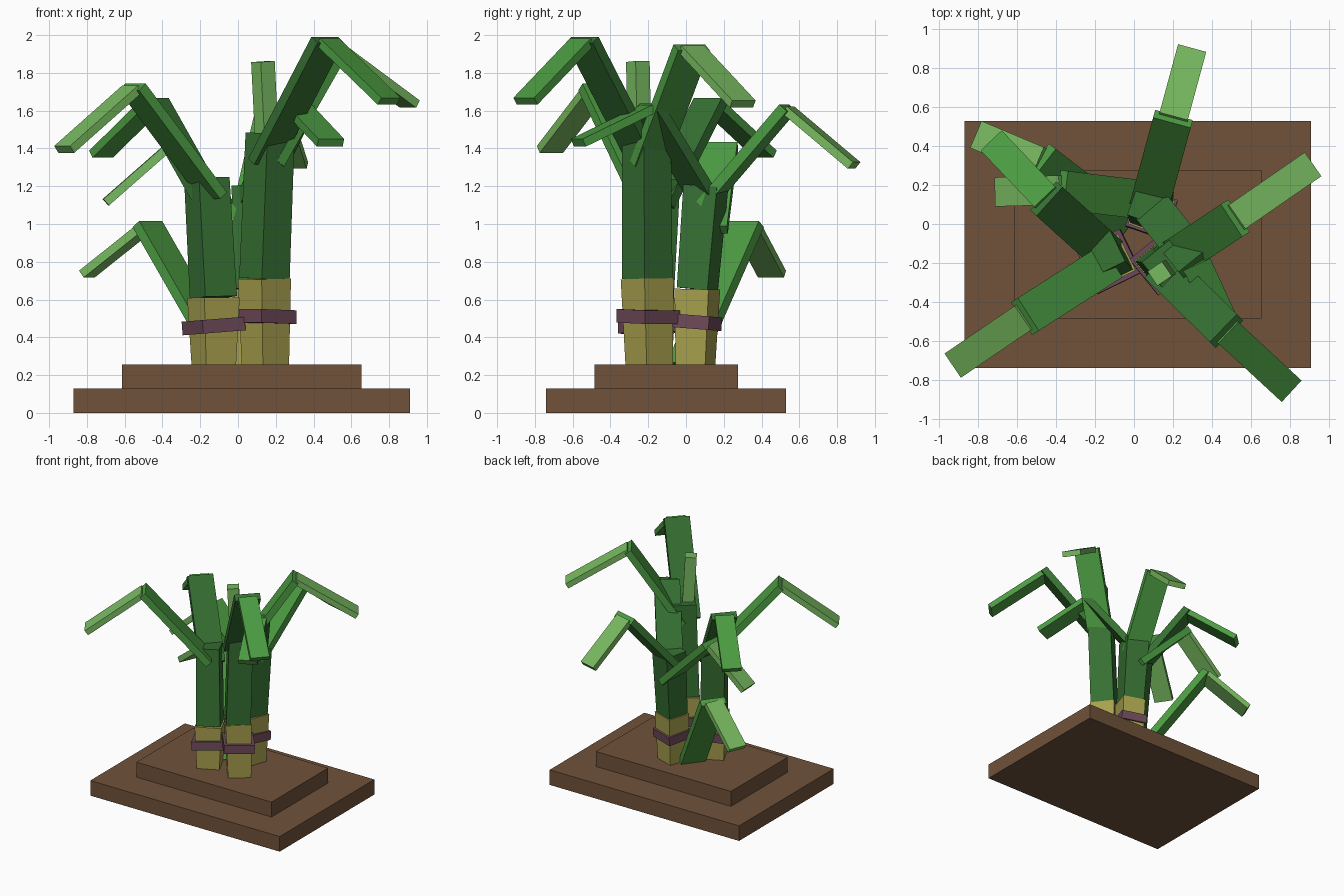
import bpy
import bmesh
from math import cos, sin, radians
from mathutils import Vector

cube = bpy.data.objects.get("Cube")
if cube:
    bpy.data.objects.remove(cube, do_unlink=True)


def material(name, rgb):
    """Flat material from 0-255 display values."""
    lin = [((c / 255 + 0.055) / 1.055) ** 2.4 for c in rgb] + [1]
    m = bpy.data.materials.new(name)
    m.use_nodes = True
    m.diffuse_color = lin
    node = m.node_tree.nodes["Principled BSDF"]
    node.inputs["Base Color"].default_value = lin
    node.inputs["Roughness"].default_value = 0.9
    return m


BROWN = material("soil brown", (112, 82, 58))
YELLOW = material("stalk yellow", (168, 160, 78))
PURPLE = material("band purple", (110, 73, 88))
DARK = material("dark green", (54, 112, 50))
MID = material("mid green", (76, 156, 66))
LIGHT = material("light green", (120, 186, 96))


def bar(name, mat, start, end, side, size0, size1=None):
    """Tapered four-sided bar from start to end; sizes are (along side, across)."""
    start, end = Vector(start), Vector(end)
    axis = (end - start).normalized()
    side = Vector(side)
    u = (side - axis * side.dot(axis)).normalized()
    v = axis.cross(u)
    bm = bmesh.new()
    rings = []
    for p, (w, d) in ((start, size0), (end, size1 or size0)):
        rings.append([bm.verts.new(p + u * w * a / 2 + v * d * b / 2)
                      for a, b in ((-1, -1), (1, -1), (1, 1), (-1, 1))])
    low, top = rings
    bm.faces.new(low)
    bm.faces.new(top)
    for i in range(4):
        j = (i + 1) % 4
        bm.faces.new((low[i], low[j], top[j], top[i]))
    bmesh.ops.recalc_face_normals(bm, faces=bm.faces[:])
    mesh = bpy.data.meshes.new(name)
    bm.to_mesh(mesh)
    bm.free()
    mesh.materials.append(mat)
    obj = bpy.data.objects.new(name, mesh)
    bpy.context.collection.objects.link(obj)
    return obj


def stalk(name, yaw, foot, joint, top, sizes, band_z, band_size, tilt):
    """Yellow base, green upper part and a tilted purple band."""
    side = (cos(radians(yaw)), sin(radians(yaw)), 0)
    a, b, c, d = [(s, s) for s in sizes]
    bar(name + "_base", YELLOW, foot, joint, side, a, b)
    bar(name + "_upper", DARK, joint, top, side, c, d)
    mid = Vector(foot).lerp(Vector(joint), 0.5)
    mid.z = band_z
    half = Vector(tilt).normalized() * 0.036
    bar(name + "_band", PURPLE, mid - half, mid + half, side, (band_size, band_size))


def leaf(name, start, peak, tip, dark=False):
    """Rising wide stem and a narrower drooping blade."""
    start, peak, tip = Vector(start), Vector(peak), Vector(tip)
    up = Vector((0, 0, 1))
    bar(name + "_stem", DARK if dark else MID, start, peak,
        (peak - start).cross(up), (0.2, 0.055))
    bar(name + "_blade", MID if dark else LIGHT, peak - up * 0.01, tip,
        (tip - peak).cross(up), (0.15, 0.045))


# Stepped base
bar("base_slab", BROWN, (0.02, -0.105, 0), (0.02, -0.105, 0.128), (1, 0, 0), (1.78, 1.27))
bar("base_step", BROWN, (0.02, -0.105, 0.128), (0.02, -0.105, 0.255), (1, 0, 0), (1.27, 0.76))

# Stalks
stalk("left_stalk", 39, (0.145, -0.195, 0.25), (0.14, -0.205, 0.71), (0.17, -0.21, 1.48),
      (0.178, 0.2, 0.19, 0.185), 0.51, 0.238, (0.02, 0.02, 1))
stalk("right_stalk", 26, (-0.128, -0.195, 0.25), (-0.13, -0.19, 0.61), (-0.165, -0.15, 1.24),
      (0.176, 0.208, 0.187, 0.18), 0.46, 0.25, (-0.08, 0, 1))
stalk("back_stalk", -19, (0.09, 0.05, 0.25), (0.09, 0.06, 0.655), (0.085, 0.105, 1.2),
      (0.165, 0.19, 0.172, 0.188), 0.48, 0.212, (0, 0.08, 1))

# Upright shoot
bar("upright_shoot", LIGHT, (0.155, -0.245, 1.4), (0.132, -0.255, 1.86),
    (cos(0.6), sin(0.6), 0), (0.09, 0.09))

# Bent leaves
leaf("back_leaf", (0.08, 0.1, 1.1), (0.2, 0.54, 1.615), (0.295, 0.89, 1.31))
leaf("left_back_leaf", (0.17, -0.2, 1.32), (0.52, 0.03, 1.935), (0.91, 0.3, 1.635))
leaf("left_front_leaf", (0.14, -0.22, 1.33), (0.475, -0.55, 1.975), (0.8, -0.85, 1.65), True)
leaf("right_front_leaf", (-0.13, -0.2, 1.15), (-0.56, -0.475, 1.725), (-0.92, -0.72, 1.395))
leaf("right_back_leaf", (-0.14, -0.15, 1.1), (-0.45, 0.13, 1.65), (-0.725, 0.42, 1.37), True)
leaf("low_leaf", (-0.05, -0.01, 0.25), (-0.48, 0.32, 1.0), (-0.8, 0.455, 0.735))
leaf("right_leaf", (0.08, 0.12, 0.97), (-0.37, 0.175, 1.415), (-0.7, 0.165, 1.115))
leaf("inner_leaf", (0.08, 0.1, 1.13), (0.32, -0.2, 1.62), (0.49, -0.57, 1.43), True)
